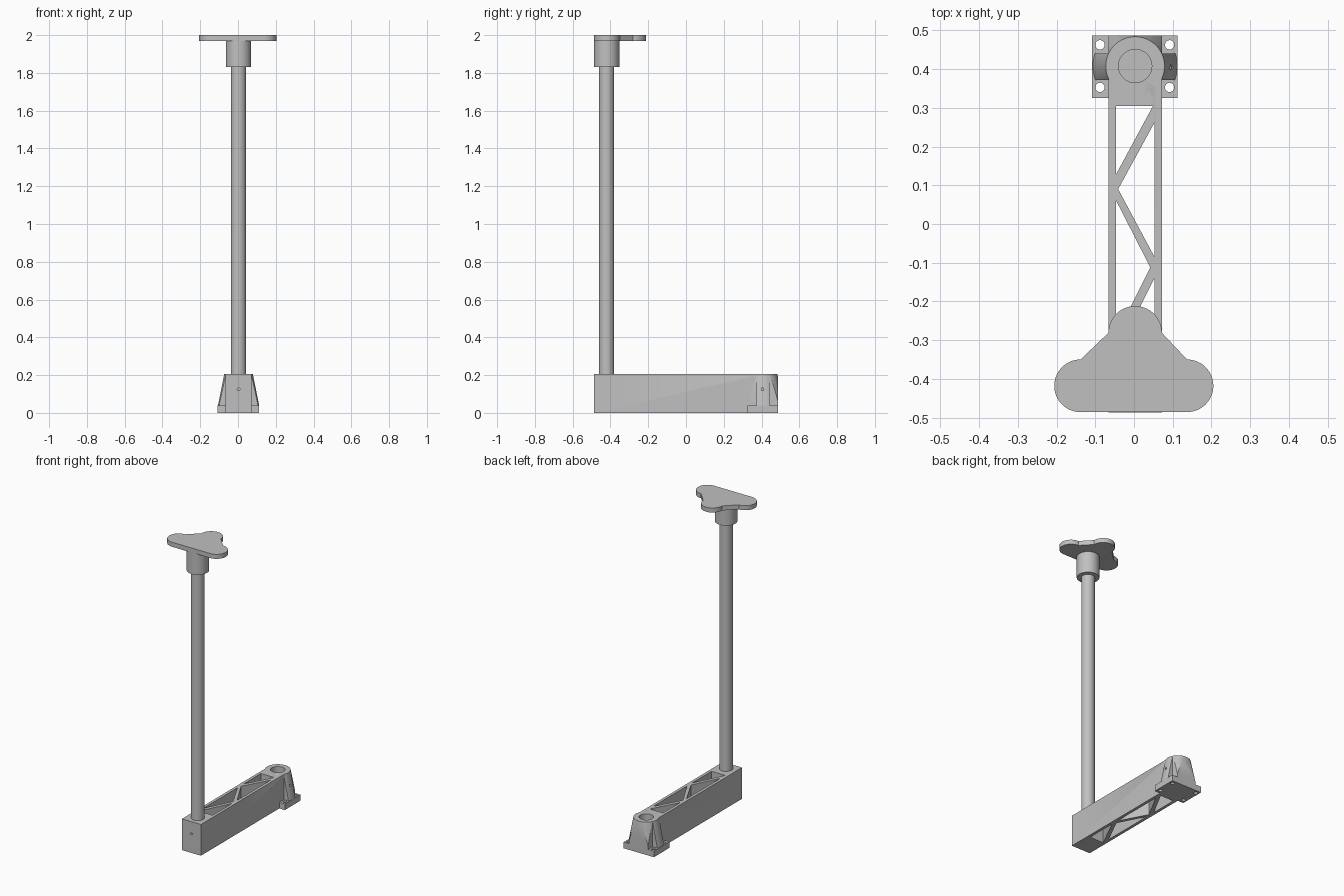
import bpy, bmesh
from math import sin, cos, radians, pi
from mathutils import Matrix

cube = bpy.data.objects.get("Cube")
if cube:
    bpy.data.objects.remove(cube, do_unlink=True)

grey = bpy.data.materials.new("plain grey")
grey.use_nodes = True
colour = (0.53, 0.53, 0.53, 1)
grey.diffuse_color = colour
grey.node_tree.nodes["Principled BSDF"].inputs["Base Color"].default_value = colour

CX = 0.003              # centre line of the beam
HALF = 0.069            # half width of the beam
POLE_Y, SOCKET_Y = -0.42, 0.408
BEAM_TOP = 0.205


def finish(name, bm):
    bmesh.ops.recalc_face_normals(bm, faces=bm.faces)
    mesh = bpy.data.meshes.new(name)
    bm.to_mesh(mesh)
    bm.free()
    mesh.materials.append(grey)
    obj = bpy.data.objects.new(name, mesh)
    bpy.context.collection.objects.link(obj)
    return obj


def prism(name, outline, z0, z1):
    bm = bmesh.new()
    face = bm.faces.new([bm.verts.new((x, y, z0)) for x, y in outline])
    new = bmesh.ops.extrude_face_region(bm, geom=[face])["geom"]
    bmesh.ops.translate(bm, vec=(0, 0, z1 - z0),
                        verts=[v for v in new if isinstance(v, bmesh.types.BMVert)])
    return finish(name, bm)


def box(name, x0, x1, y0, y1, z0, z1):
    return prism(name, [(x0, y0), (x1, y0), (x1, y1), (x0, y1)], z0, z1)


def cone(name, centre, r0, r1, length, turn=None, sides=64):
    bm = bmesh.new()
    matrix = Matrix.Translation(centre) @ (turn or Matrix())
    bmesh.ops.create_cone(bm, cap_ends=True, segments=sides, radius1=r0, radius2=r1,
                          depth=length, matrix=matrix)
    return finish(name, bm)


def upright(name, x, y, r, z0, z1, sides=64):
    return cone(name, (x, y, (z0 + z1) / 2), r, r, z1 - z0, sides=sides)


def combine(target, other, operation):
    other.hide_render = True
    mod = target.modifiers.new(operation.lower(), "BOOLEAN")
    mod.operation, mod.solver, mod.object = operation, "EXACT", other
    bpy.context.view_layer.objects.active = target
    bpy.ops.object.modifier_apply(modifier=mod.name)
    bpy.data.objects.remove(other, do_unlink=True)


def arc(x, y, r, start, end, steps=32):
    return [(x + r * cos(radians(start + (end - start) * i / steps)),
             y + r * sin(radians(start + (end - start) * i / steps)))
            for i in range(steps + 1)]


# Tapered socket, flattened at the back and relieved above each foot screw
base = cone("beam_base", (CX, SOCKET_Y, (0.04 + BEAM_TOP) / 2), 0.109, 0.076, BEAM_TOP - 0.04)
combine(base, box("back_cut", -0.3, 0.3, 0.487, 0.7, -0.1, 0.4), "DIFFERENCE")
for side in (-1, 1):
    inner, outer = sorted((CX + side * HALF, CX + side * 0.3))
    for y0, y1 in ((0.2, 0.372), (0.441, 0.6)):
        combine(base, box("screw_pocket", inner, outer, y0, y1, -0.1, 0.4), "DIFFERENCE")

# Foot plate and long beam
combine(base, box("foot", CX - 0.111, CX + 0.109, 0.325, 0.487, 0, 0.04), "UNION")
combine(base, box("beam", CX - HALF, CX + HALF, -0.487, 0.38, 0, BEAM_TOP), "UNION")

# Triangular openings that leave the zigzag bracing
left, right = CX - 0.05, CX + 0.05
openings = (
    [(left, 0.305), (left, 0.127), (right - 0.004, 0.305)],
    [(right, 0.262), (left + 0.006, 0.09), (right, -0.085)],
    [(left, 0.062), (left, -0.29), (right - 0.011, -0.112)],
    [(right, -0.14), (left, -0.34), (right, -0.34)],
)
for outline in openings:
    combine(base, prism("truss_opening", outline, -0.1, 0.4), "DIFFERENCE")

# Blind socket, foot screw holes and small set-screw holes
combine(base, upright("bore", CX, SOCKET_Y, 0.043, 0.04, 0.3), "DIFFERENCE")
for x in (-0.09, 0.09):
    for y in (0.353, 0.463):
        combine(base, upright("foot_hole", CX + x - 0.001, y, 0.012, -0.1, 0.1, 24), "DIFFERENCE")
along_x, along_y = Matrix.Rotation(pi / 2, 4, "Y"), Matrix.Rotation(pi / 2, 4, "X")
combine(base, cone("side_hole", (0.1, SOCKET_Y - 0.003, 0.125), 0.007, 0.007, 0.15,
                   along_x, 16), "DIFFERENCE")
combine(base, cone("front_hole", (CX, -0.487, 0.125), 0.007, 0.007, 0.05,
                   along_y, 16), "DIFFERENCE")

# Pole and the collar on its upper end
pole = upright("pole", CX, POLE_Y, 0.04, 0.19, 1.85)
collar = upright("collar", CX, POLE_Y, 0.067, 1.83, 1.97)

# T-shaped top plate with rounded ends
outline = (arc(0.137, -0.418, 0.068, -90, 90)
           + arc(CX, -0.281, HALF, 0, 180)
           + arc(-0.138, -0.418, 0.068, 90, 270))
plate = prism("top_plate", outline, 1.97, 2.0)

for obj in (base, pole, collar, plate):
    bpy.ops.object.select_all(action="DESELECT")
    obj.select_set(True)
    bpy.context.view_layer.objects.active = obj
    bpy.ops.object.shade_smooth_by_angle(angle=radians(30))
